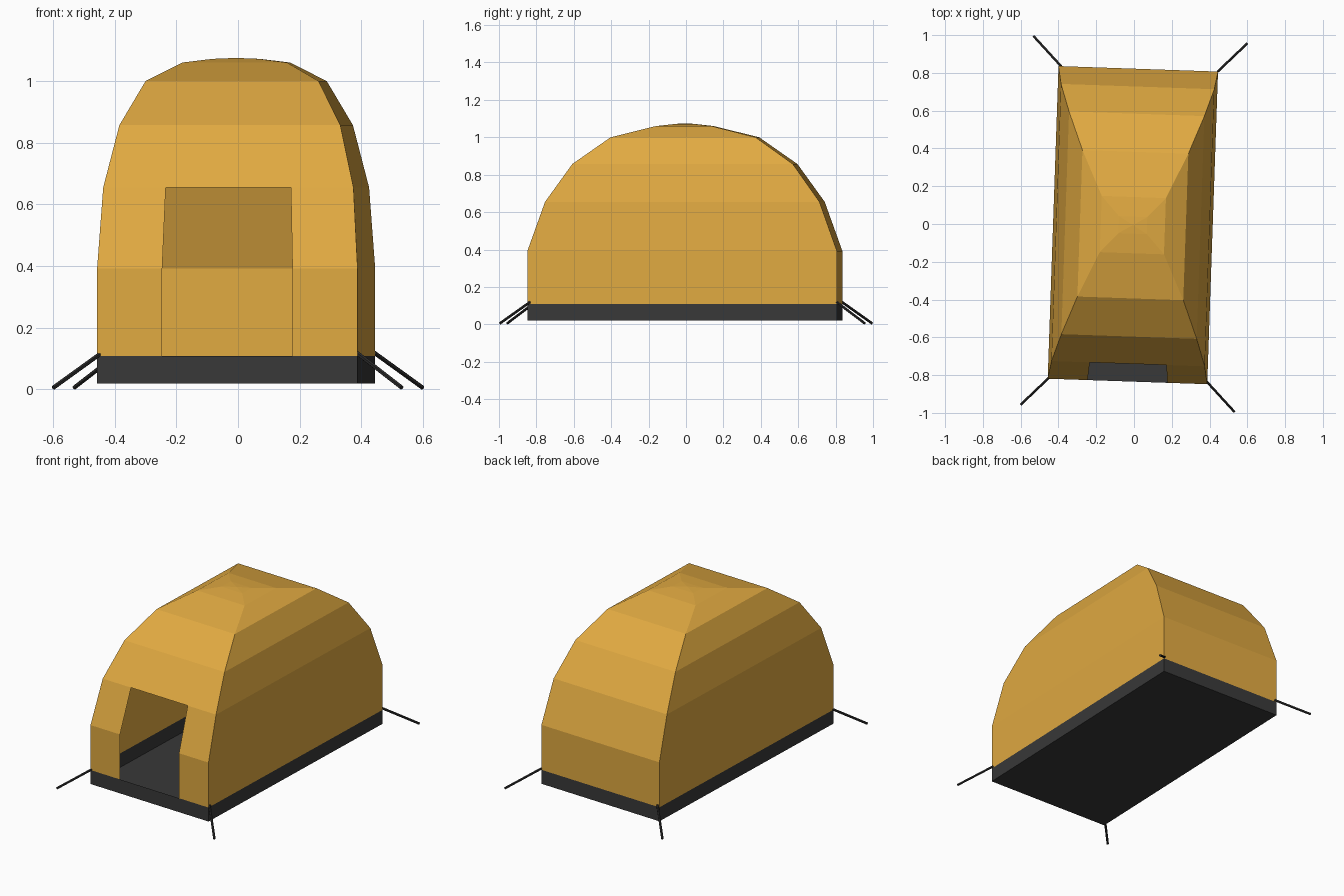
import bpy, bmesh, math
from mathutils import Matrix, Vector

if "Cube" in bpy.data.objects:
    bpy.data.objects.remove(bpy.data.objects["Cube"])

TURN = Matrix.Rotation(math.radians(-1.98), 4, 'Z')   # tent sits slightly turned
SHIFT = Matrix.Translation((-0.006, -0.006, 0))


def material(name, col):
    m = bpy.data.materials.new(name)
    m.diffuse_color = (*col, 1)
    m.use_nodes = True
    m.node_tree.nodes["Principled BSDF"].inputs["Base Color"].default_value = m.diffuse_color
    return m


amber = material("amber canvas", (0.75, 0.40, 0.053))
charcoal = material("charcoal groundsheet", (0.04, 0.04, 0.04))
black = material("dark cord", (0.024, 0.024, 0.024))


def add_object(name, bm, mat, matrix):
    bm.transform(matrix)
    me = bpy.data.meshes.new(name)
    bm.to_mesh(me)
    bm.free()
    me.materials.append(mat)
    ob = bpy.data.objects.new(name, me)
    bpy.context.collection.objects.link(ob)
    return ob


def ring(bm, w, l, z):
    """Rectangle outline, counter-clockwise, short sides cut in four."""
    steps = (-1, -0.5, 0, 0.5, 1)
    pts = [(s * w, -l) for s in steps] + [(-s * w, l) for s in steps]
    return [bm.verts.new((x, y, z)) for x, y in pts]


def bridge(bm, a, b, skip=()):
    n = len(a)
    for i in range(n):
        if i not in skip:
            j = (i + 1) % n
            bm.faces.new((a[i], a[j], b[j], b[i]))


W, L = 0.4225, 0.828

# Open groundsheet tub
bm = bmesh.new()
low, high = ring(bm, W, L, 0.02), ring(bm, W, L, 0.108)
bm.faces.new(low[::-1])
bridge(bm, low, high)
add_object("groundsheet_tub", bm, charcoal, SHIFT @ TURN)

# Domed canvas with doorway left open in the front (segments 1 and 2)
profile = [(W, L, 0.108), (W, L, 0.392), (0.406, 0.734, 0.655),
           (0.3585, 0.59, 0.857), (0.2805, 0.388, 1.0),
           (0.17, 0.149, 1.06), (0.075, 0.045, 1.072)]
bm = bmesh.new()
rings = [ring(bm, *p) for p in profile]
for k in range(len(rings) - 1):
    bridge(bm, rings[k], rings[k + 1], skip=(1, 2) if k < 2 else ())
apex = bm.verts.new((0, 0, 1.075))
top = rings[-1]
for i in range(len(top)):
    bm.faces.new((top[i], top[(i + 1) % len(top)], apex))
add_object("canvas_dome", bm, amber, SHIFT @ TURN)

# Guy lines at the four corners
for sx, xn in ((-1, "left"), (1, "right")):
    for sy, yn in ((-1, "front"), (1, "back")):
        a = Vector((sx * 0.415, sy * 0.822, 0.118))
        b = Vector((sx * 0.565, sy * 0.975, 0.006))
        d = b - a
        bm = bmesh.new()
        bmesh.ops.create_cone(bm, cap_ends=True, segments=6, radius1=0.0075,
                              radius2=0.0075, depth=d.length)
        place = Matrix.Translation((a + b) / 2) @ d.to_track_quat('Z', 'Y').to_matrix().to_4x4()
        add_object(f"{yn}_{xn}_guy_line", bm, black, TURN @ place)
